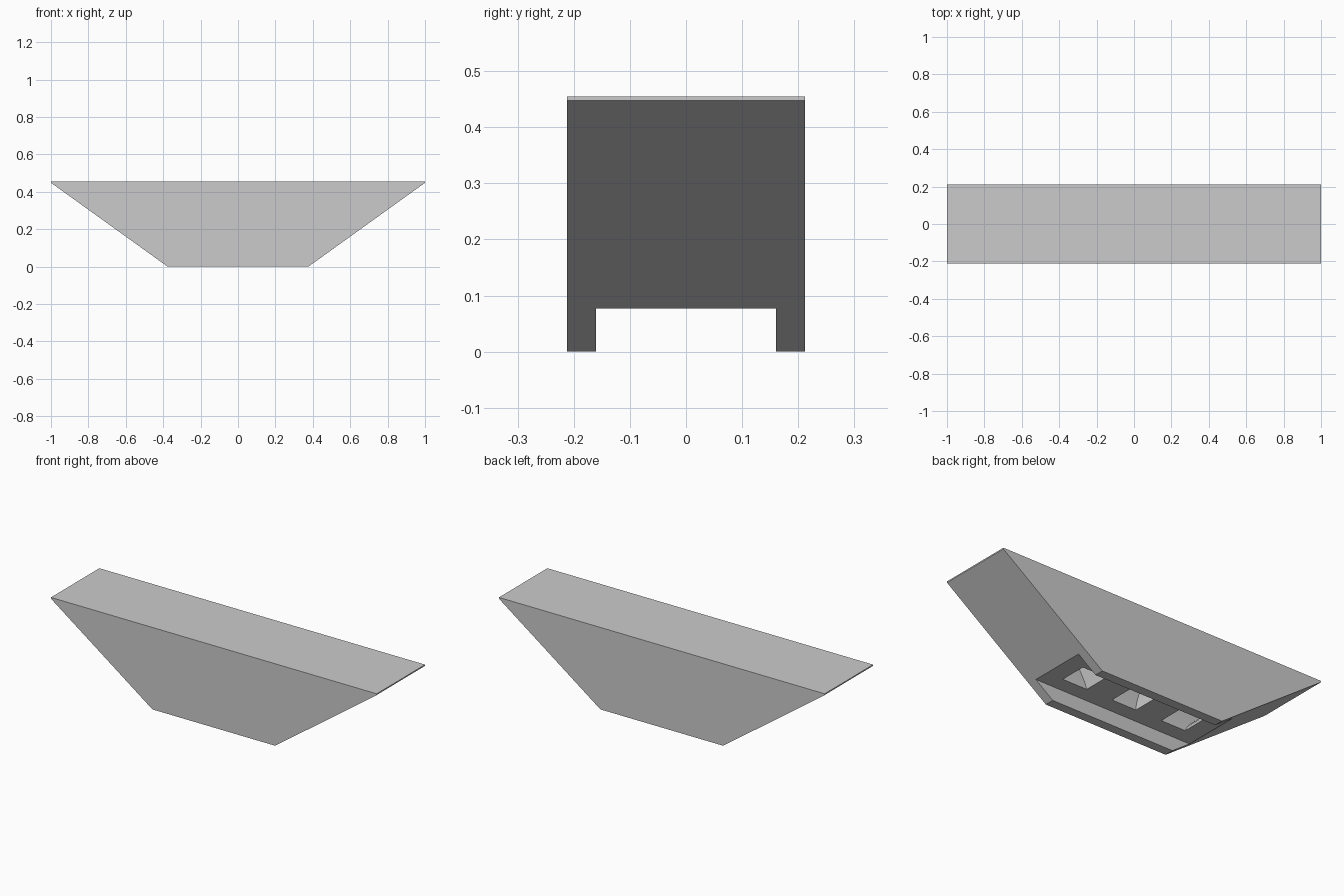
import bpy
import bmesh

if "Cube" in bpy.data.objects:
    bpy.data.objects.remove(bpy.data.objects["Cube"], do_unlink=True)

# Single plain grey finish
grey = bpy.data.materials.new("plain grey")
grey.use_nodes = True
colour = (0.6, 0.6, 0.6, 1)
grey.diffuse_color = colour
grey.node_tree.nodes["Principled BSDF"].inputs["Base Color"].default_value = colour

DEPTH = 0.212       # half depth of the body
CEILING = 0.077     # height of the channel between the runners


def loft(name, rings):
    """Closed solid through a list of matching rings."""
    bm = bmesh.new()
    loops = [[bm.verts.new(p) for p in ring] for ring in rings]
    count = len(loops[0])
    for a, b in zip(loops, loops[1:]):
        for i in range(count):
            j = (i + 1) % count
            bm.faces.new((a[i], a[j], b[j], b[i]))
    bm.faces.new(loops[0])
    bm.faces.new(loops[-1])
    bmesh.ops.recalc_face_normals(bm, faces=bm.faces)
    mesh = bpy.data.meshes.new(name)
    bm.to_mesh(mesh)
    bm.free()
    mesh.materials.append(grey)
    obj = bpy.data.objects.new(name, mesh)
    bpy.context.collection.objects.link(obj)
    return obj


def rectangle(cx, z, hx, hy):
    return [(cx - hx, -hy, z), (cx + hx, -hy, z), (cx + hx, hy, z), (cx - hx, hy, z)]


def cut(target, cutter):
    cutter.hide_render = True
    bpy.context.view_layer.objects.active = target
    mod = target.modifiers.new("cut", "BOOLEAN")
    mod.operation = "DIFFERENCE"
    mod.solver = "EXACT"
    mod.object = cutter
    bpy.ops.object.modifier_apply(modifier=mod.name)
    bpy.data.objects.remove(cutter, do_unlink=True)


# Body: flared trapezoid with a thin square lip at the top
profile = [(-0.377, 0), (0.377, 0), (1, 0.448), (1, 0.455), (-1, 0.455), (-1, 0.448)]
body = loft("hopper_body", [[(x, y, z) for x, z in profile] for y in (-DEPTH, DEPTH)])

# Open channel underneath, leaving a runner at the front and the back
cut(body, loft("channel_cutter", [rectangle(0, z, 1, 0.16) for z in (-0.1, CEILING)]))

# Three square ducts that flare and fan outward as they rise
STEPS = 12
for side in (-1, 0, 1):
    rings = [rectangle(side * 0.31, CEILING - 0.03, 0.075, 0.075)]
    for i in range(STEPS + 1):
        t = i / STEPS
        flare = t ** 1.6
        rings.append(rectangle(side * (0.31 + 0.27 * t ** 1.3), CEILING + 0.32 * t,
                               0.075 + 0.2 * flare, 0.075 + 0.105 * flare))
    cut(body, loft("duct_cutter", rings))

# Smooth duct walls, crisp edges elsewhere
bpy.ops.object.select_all(action="DESELECT")
body.select_set(True)
bpy.context.view_layer.objects.active = body
bpy.ops.object.shade_smooth_by_angle(angle=0.5)
